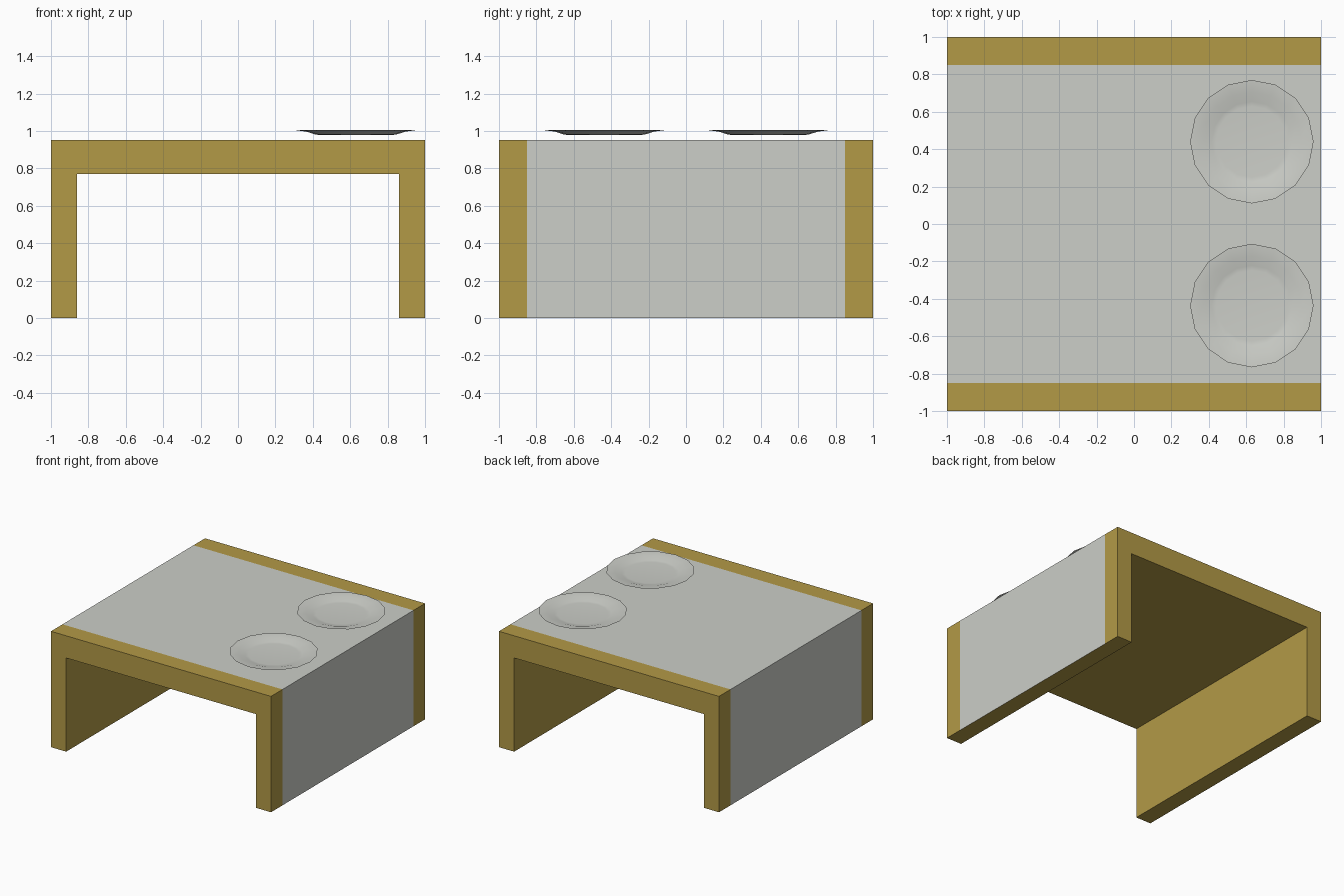
import bpy, bmesh, math

if "Cube" in bpy.data.objects:
    bpy.data.objects.remove(bpy.data.objects["Cube"])


def material(name, rgb):
    m = bpy.data.materials.new(name)
    m.diffuse_color = (*rgb, 1.0)
    m.use_nodes = True
    m.node_tree.nodes["Principled BSDF"].inputs["Base Color"].default_value = m.diffuse_color
    return m


wood = material("golden wood", (0.450, 0.322, 0.062))
white = material("off white", (0.604, 0.618, 0.578))


def make_object(name, bm, mats):
    bmesh.ops.recalc_face_normals(bm, faces=bm.faces[:])
    me = bpy.data.meshes.new(name)
    bm.to_mesh(me)
    bm.free()
    for m in mats:
        me.materials.append(m)
    ob = bpy.data.objects.new(name, me)
    bpy.context.collection.objects.link(ob)
    return ob


# Table: U-shaped profile extruded from front to back
H, UNDER, INNER, CLOTH = 0.952, 0.77, 0.862, 0.85
profile = [(-1, 0), (-INNER, 0), (-INNER, UNDER), (INNER, UNDER),
           (INNER, 0), (1, 0), (1, H), (-1, H)]
bm = bmesh.new()
front = bm.faces.new([bm.verts.new((x, -1, z)) for x, z in profile])
ext = bmesh.ops.extrude_face_region(bm, geom=[front], use_keep_orig=True)
new_verts = [g for g in ext["geom"] if isinstance(g, bmesh.types.BMVert)]
bmesh.ops.translate(bm, verts=new_verts, vec=(0, 2, 0))
bmesh.ops.recalc_face_normals(bm, faces=bm.faces[:])

# Cut the runner's borders, then colour its outer faces
for y in (-CLOTH, CLOTH):
    bmesh.ops.bisect_plane(bm, geom=bm.verts[:] + bm.edges[:] + bm.faces[:],
                           plane_co=(0, y, 0), plane_no=(0, 1, 0))
for f in bm.faces:
    c = f.calc_center_median()
    outer = c.z > H - 0.01 or abs(c.x) > 0.99
    f.material_index = 1 if outer and abs(c.y) < CLOTH else 0
make_object("table", bm, [wood, white])


# Plates: thin 16-sided lathed dishes hovering just above the table
def plate(name, cx, cy, sides=16):
    rings = [(0.19, 0.983), (0.215, 0.985), (0.265, 1.001), (0.33, 1.006),
             (0.265, 0.997), (0.215, 0.981), (0.19, 0.979)]
    bm = bmesh.new()
    loops = []
    for r, z in rings:
        loops.append([bm.verts.new((cx + r * math.cos(2 * math.pi * i / sides),
                                    cy + r * math.sin(2 * math.pi * i / sides), z))
                      for i in range(sides)])
    for a, b in zip(loops, loops[1:]):
        for i in range(sides):
            j = (i + 1) % sides
            bm.faces.new((a[i], a[j], b[j], b[i]))
    bm.faces.new(loops[0])
    bm.faces.new(loops[-1])
    for f in bm.faces:
        f.smooth = True
    # Keep the rim crisp
    for e in bm.edges:
        if all(v in loops[3] for v in e.verts):
            e.smooth = False
    make_object(name, bm, [white])


plate("back_plate", 0.63, 0.44)
plate("front_plate", 0.63, -0.436)
